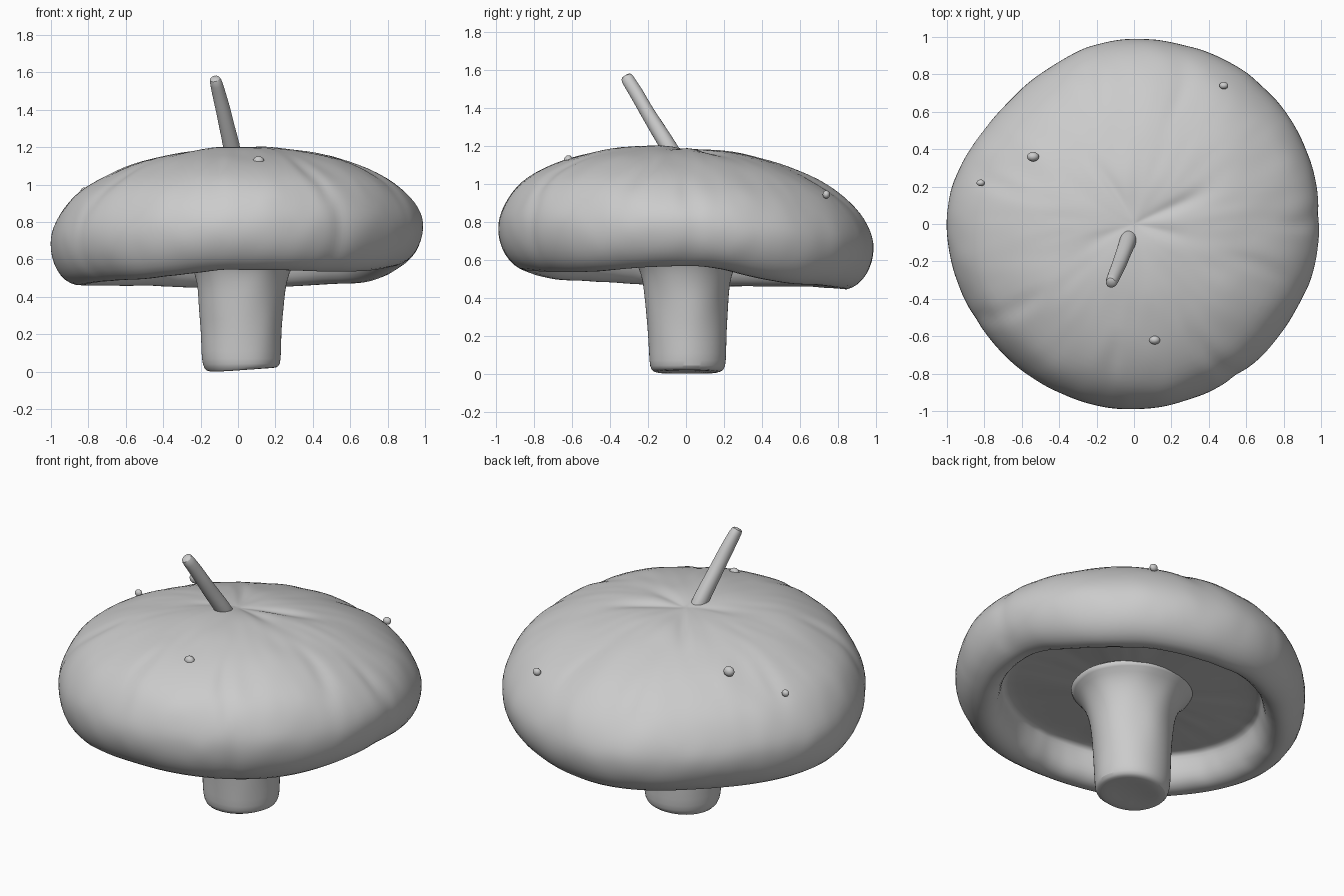
import bpy, bmesh, math
from mathutils import Vector, noise

if "Cube" in bpy.data.objects:
    bpy.data.objects.remove(bpy.data.objects["Cube"])

grey = bpy.data.materials.new("plain grey")
grey.use_nodes = True
grey.diffuse_color = (0.6, 0.6, 0.6, 1)
bsdf = next(n for n in grey.node_tree.nodes if n.type == 'BSDF_PRINCIPLED')
bsdf.inputs["Base Color"].default_value = (0.6, 0.6, 0.6, 1)
bsdf.inputs["Roughness"].default_value = 0.7

# Values every 45 degrees, counter-clockwise from +x
RIM_RADIUS = [0.995, 1.01, 0.99, 0.935, 1.005, 0.985, 0.99, 0.98]
LIP_HEIGHT = [0.08, -0.02, -0.045, -0.03, -0.03, 0.0, 0.055, 0.045]
# Creases on the cap: angle, start radius, end radius, depth
CREASES = [(28, 0.0, 0.45, 0.018), (-18, 0.0, 0.32, 0.015), (118, 0.05, 0.4, 0.014),
           (-57, 0.55, 1.05, 0.02), (-22, 0.55, 0.95, 0.014), (112, 0.6, 0.95, 0.014),
           (75, 0.5, 0.95, 0.01), (-148, 0.6, 1.05, 0.014), (-95, 0.6, 1.0, 0.01),
           (5, 0.75, 1.05, 0.016), (160, 0.6, 1.0, 0.01), (205, 0.05, 0.3, 0.01)]


def around(values, angle):
    """Smooth periodic interpolation of evenly spaced values."""
    f = (angle / math.tau % 1) * len(values)
    i = int(f) % len(values)
    t = f - int(f)
    t = t * t * (3 - 2 * t)
    return values[i] * (1 - t) + values[(i + 1) % len(values)] * t


def finish(obj, angle=50, subdivide=True):
    obj.data.materials.append(grey)
    if subdivide:
        obj.modifiers.new("smooth", 'SUBSURF').levels = 1
        obj.modifiers["smooth"].render_levels = 1
    bpy.ops.object.select_all(action='DESELECT')
    bpy.context.view_layer.objects.active = obj
    obj.select_set(True)
    bpy.ops.object.shade_smooth_by_angle(angle=math.radians(angle))


def skin(name, rings, caps):
    """Join equal rings of points; caps are the points closing both ends."""
    bm = bmesh.new()
    loops = [[bm.verts.new(p) for p in ring] for ring in rings]
    n = len(loops[0])
    for a, b in zip(loops, loops[1:]):
        for i in range(n):
            j = (i + 1) % n
            bm.faces.new((a[i], a[j], b[j], b[i]))
    for loop, tip in ((loops[0], caps[0]), (loops[-1], caps[1])):
        centre = bm.verts.new(tip)
        for i in range(n):
            bm.faces.new((loop[i], loop[(i + 1) % n], centre))
    bmesh.ops.recalc_face_normals(bm, faces=bm.faces)
    mesh = bpy.data.meshes.new(name)
    bm.to_mesh(mesh)
    bm.free()
    obj = bpy.data.objects.new(name, mesh)
    bpy.context.collection.objects.link(obj)
    return obj


def cap_point(r, z, angle, outside):
    c, s = math.cos(angle), math.sin(angle)
    # Tilted crown blending into the wavy lip
    low = min(1, max(0, (0.95 - z) / 0.42))
    tilt = (0.02 * c - 0.05 * s) * r / 0.8
    lift = tilt * (1 - low) + around(LIP_HEIGHT, angle) * min(1, r / 0.8) * low
    rad = r * (1 + (around(RIM_RADIUS, angle) / 0.99 - 1) * r)
    p = Vector((rad * c, rad * s, z + lift))
    out = Vector((c * r * r, s * r * r, 1 - r * r + 0.2)).normalized()
    d = 0.008 * noise.noise(p * 5) + 0.004 * noise.noise(p * 14)
    if outside:
        for deg, start, end, depth in CREASES:
            bend = math.radians(deg) + 0.08 * math.sin(7 * r + deg)
            gap = math.atan2(math.sin(angle - bend), math.cos(angle - bend))
            side = gap * r / 0.035
            mid, half = (start + end) / 2, (end - start) / 2
            d -= depth * math.exp(-side * side) * max(0, 1 - ((r - mid) / half) ** 2)
    return p + out * d


# Cap: domed crown, rounded rim, hollow underside
CROWN = [(0.03, 1.186), (0.1, 1.192), (0.2, 1.19), (0.3, 1.178), (0.4, 1.162), (0.5, 1.138),
         (0.6, 1.107), (0.7, 1.065), (0.8, 1.01), (0.87, 0.957), (0.92, 0.9), (0.96, 0.835),
         (0.985, 0.77), (0.992, 0.71), (0.983, 0.64), (0.955, 0.57), (0.91, 0.515)]
UNDER = [(0.85, 0.484), (0.79, 0.495), (0.75, 0.54), (0.735, 0.6), (0.725, 0.655), (0.71, 0.67),
         (0.6, 0.672), (0.45, 0.668), (0.25, 0.665)]
SEGMENTS = 128
angles = [math.tau * i / SEGMENTS for i in range(SEGMENTS)]
rings = [[cap_point(r, z, a, k < len(CROWN)) for a in angles]
         for k, (r, z) in enumerate(CROWN + UNDER)]
cap = skin("mushroom_cap", rings, [(0, 0, 1.182), (0, 0, 0.665)])
finish(cap)

# Stem: thick column with rounded foot and flared top
STEM = [(0.15, 0.012), (0.185, 0.015), (0.205, 0.035), (0.21, 0.1), (0.213, 0.22), (0.22, 0.34),
        (0.228, 0.44), (0.245, 0.52), (0.275, 0.59), (0.32, 0.64), (0.37, 0.68)]
rings = []
for r, z in STEM:
    ring = []
    for i in range(48):
        a = math.tau * i / 48
        p = Vector((0.018 + r * 1.02 * math.cos(a), 0.005 + r * 0.98 * math.sin(a), z))
        bump = 1 + 0.03 * noise.noise(p * 7) + 0.03 * noise.noise(p * 3)
        p.x, p.y = p.x * bump, p.y * bump
        if z < 0.02:
            p.z += 0.012 * math.cos(a) - 0.006
            p.z = max(0.0, p.z)
        ring.append(p)
    rings.append(ring)
finish(skin("stem", rings, [(0.018, 0, 0.02), (0.018, 0, 0.69)]))

# Stalk: thin leaning twig on the crown
PATH = [(-0.02, -0.055, 1.13), (-0.035, -0.1, 1.21), (-0.055, -0.155, 1.3), (-0.08, -0.215, 1.4),
        (-0.1, -0.26, 1.48), (-0.115, -0.3, 1.54), (-0.125, -0.318, 1.57)]
lean = (Vector(PATH[-1]) - Vector(PATH[0])).normalized()
u = lean.cross(Vector((0, 1, 0))).normalized()
v = lean.cross(u)
rings = []
for k, centre in enumerate(PATH):
    r = 0.047 - 0.0025 * k
    ring = []
    for i in range(16):
        a = math.tau * i / 16
        w = u * math.cos(a) + v * math.sin(a)
        size = r * (1 + 0.2 * noise.noise((Vector(centre) + w * r) * 18))
        ring.append(Vector(centre) + w * size)
    rings.append(ring)
finish(skin("twig_stalk", rings, [PATH[0], Vector(PATH[-1]) + lean * 0.005]))

# Warts: small bumps sitting on the crown
for n, (x, y, z, size) in enumerate([(-0.54, 0.36, 1.075, 0.032), (0.48, 0.74, 0.945, 0.024),
                                     (-0.82, 0.22, 0.965, 0.022), (0.11, -0.62, 1.125, 0.03)]):
    bpy.ops.mesh.primitive_uv_sphere_add(segments=16, ring_count=10, radius=size,
                                         location=(x, y, z))
    wart = bpy.context.object
    wart.name = f"wart_{n + 1}"
    wart.scale = (1, 0.8, 0.9)
    finish(wart, subdivide=False)
